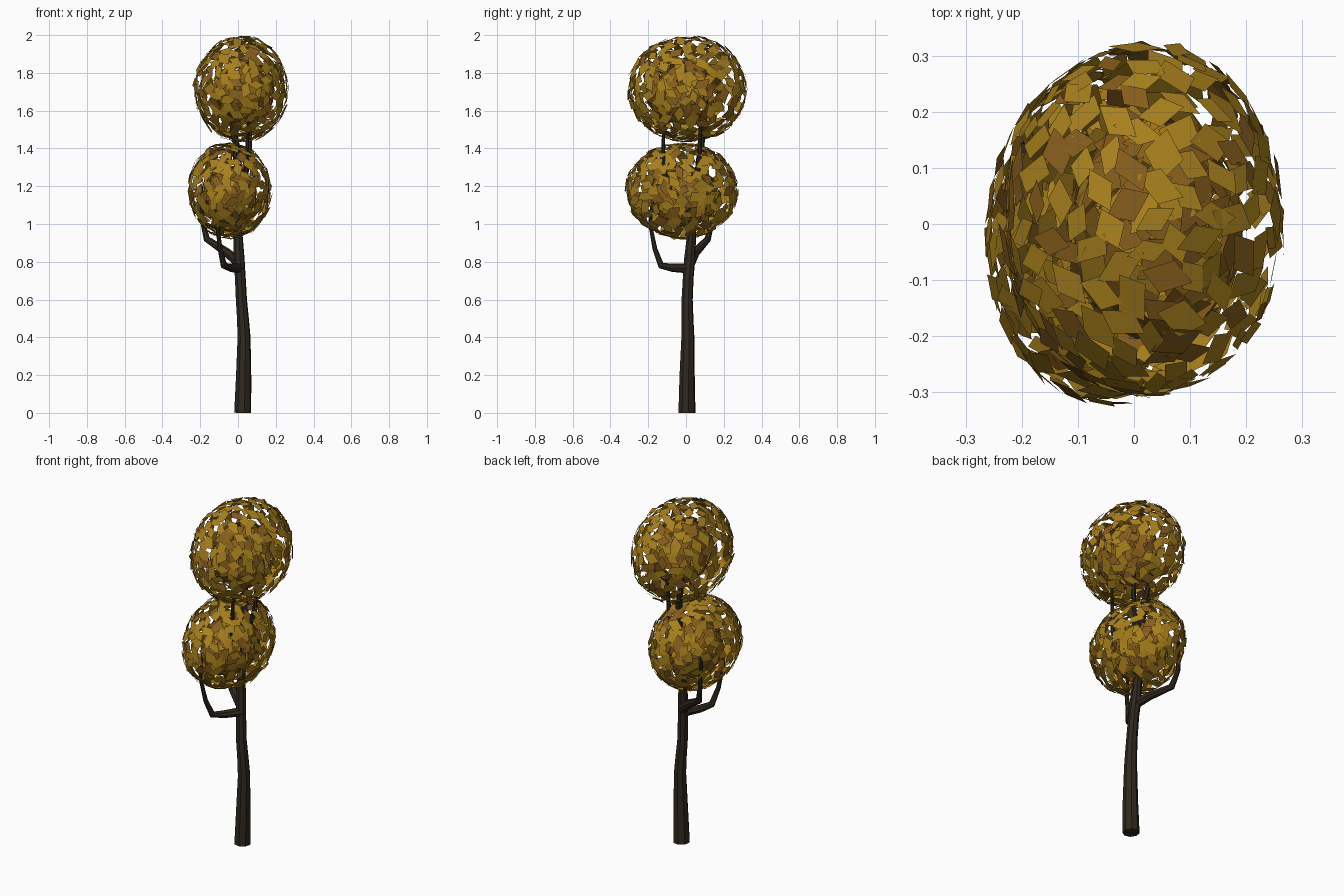
import bpy, bmesh, math, random
from mathutils import Vector, Matrix

random.seed(7)
cube = bpy.data.objects.get("Cube")
if cube:
    bpy.data.objects.remove(cube, do_unlink=True)


def material(name, rgb):
    m = bpy.data.materials.new(name)
    m.use_nodes = True
    m.diffuse_color = (*rgb, 1)
    node = next(n for n in m.node_tree.nodes if n.type == 'BSDF_PRINCIPLED')
    node.inputs["Base Color"].default_value = (*rgb, 1)
    node.inputs["Roughness"].default_value = 0.9
    return m


bark = material("dark bark", (0.029, 0.021, 0.013))
gold = material("golden leaf", (0.39, 0.215, 0.012))
brown = material("brown leaf", (0.24, 0.11, 0.011))


def limb(name, points):
    """Tapered eight-sided tube through (x, y, z, radius) points."""
    curve = bpy.data.curves.new(name, 'CURVE')
    curve.dimensions = '3D'
    curve.bevel_depth = 1
    curve.bevel_resolution = 2
    curve.use_fill_caps = True
    spline = curve.splines.new('POLY')
    spline.points.add(len(points) - 1)
    for p, (x, y, z, r) in zip(spline.points, points):
        p.co = (x, y, z, 1)
        p.radius = r
    curve.materials.append(bark)
    obj = bpy.data.objects.new(name, curve)
    bpy.context.collection.objects.link(obj)
    bpy.ops.object.select_all(action='DESELECT')
    obj.select_set(True)
    bpy.context.view_layer.objects.active = obj
    bpy.ops.object.convert(target='MESH')
    bpy.ops.object.shade_smooth_by_angle(angle=math.radians(30))


# Trunk and branches
limb("trunk", [(0.025, 0.005, 0, 0.046), (0.03, 0.006, 0.2, 0.041),
               (0.032, 0.01, 0.4, 0.035), (0.026, 0.008, 0.5, 0.032),
               (0.018, 0.006, 0.6, 0.03), (0.012, 0.012, 0.72, 0.029),
               (0.005, 0.02, 0.82, 0.03), (0, 0.03, 0.95, 0.024),
               (0, 0.04, 1.1, 0.022), (0.005, 0.06, 1.25, 0.02)])
limb("front_branch", [(0.01, 0.01, 0.765, 0.026), (-0.04, -0.07, 0.768, 0.022),
                      (-0.075, -0.132, 0.78, 0.018), (-0.095, -0.165, 0.87, 0.013),
                      (-0.11, -0.19, 1.0, 0.01), (-0.11, -0.18, 1.12, 0.008)])
limb("back_branch", [(0.01, 0.02, 0.79, 0.028), (-0.06, 0.05, 0.85, 0.024),
                     (-0.165, 0.115, 0.92, 0.018), (-0.19, 0.14, 1.02, 0.012),
                     (-0.195, 0.135, 1.2, 0.009)])
limb("upper_back_branch", [(0.005, 0.06, 1.22, 0.02), (-0.01, 0.08, 1.42, 0.018),
                           (-0.04, 0.1, 1.58, 0.015), (-0.055, 0.105, 1.69, 0.013)])
limb("upper_front_branch", [(0, 0.035, 1.05, 0.018), (0.03, -0.06, 1.18, 0.016),
                            (0.045, -0.12, 1.28, 0.013), (0.05, -0.12, 1.45, 0.009),
                            (0.06, -0.11, 1.6, 0.008)])
limb("upper_side_branch", [(0.005, 0.05, 1.18, 0.016), (0.06, 0.07, 1.35, 0.013),
                           (0.07, 0.08, 1.6, 0.009)])


def leaf_shell(name, centre, radii, count, length, gold_share, tilt):
    """Skewed four-sided leaves lying along an ellipsoid."""
    bm = bmesh.new()
    golden_angle = math.pi * (3 - math.sqrt(5))
    for i in range(count):
        h = 1 - 2 * (i + 0.5) / count
        a = i * golden_angle + random.uniform(-0.12, 0.12)
        s = math.sqrt(1 - h * h)
        d = Vector((s * math.cos(a), s * math.sin(a), h))
        grow = random.uniform(0.96, 1.0)
        pos = Vector(centre) + Vector([d[k] * radii[k] * grow for k in range(3)])
        normal = Vector([d[k] / radii[k] for k in range(3)]).normalized()
        normal = (normal + Vector([random.uniform(-tilt, tilt) for _ in range(3)])).normalized()
        side = normal.orthogonal().normalized()
        side = Matrix.Rotation(random.uniform(0, math.tau), 3, normal) @ side
        up = normal.cross(side)
        l = length * random.uniform(0.85, 1.15) / 2
        w = l * random.uniform(0.55, 0.75)
        skew = random.uniform(-0.3, 0.3) * l
        corners = [side * l, up * w + side * skew, -side * l, -up * w - side * skew]
        face = bm.faces.new([bm.verts.new(pos + c) for c in corners])
        face.material_index = 0 if random.random() < gold_share else 1
    mesh = bpy.data.meshes.new(name)
    bm.to_mesh(mesh)
    bm.free()
    mesh.materials.append(gold)
    mesh.materials.append(brown)
    bpy.context.collection.objects.link(bpy.data.objects.new(name, mesh))


# Two rounded crowns, each an outer shell around a small dense core
crowns = {"lower": ((-0.045, -0.022, 1.178), (0.222, 0.3, 0.256), (-0.045, -0.01, 1.15)),
          "upper": ((0.017, 0.008, 1.714), (0.252, 0.318, 0.284), (0.04, -0.01, 1.7))}
for name, (centre, radii, core) in crowns.items():
    leaf_shell(name + "_outer_leaves", centre, radii, 290, 0.09, 0.78, 0.12)
    inner = [r * 0.62 for r in radii]
    leaf_shell(name + "_inner_leaves", core, inner, 130, 0.1, 0.2, 0.15)
